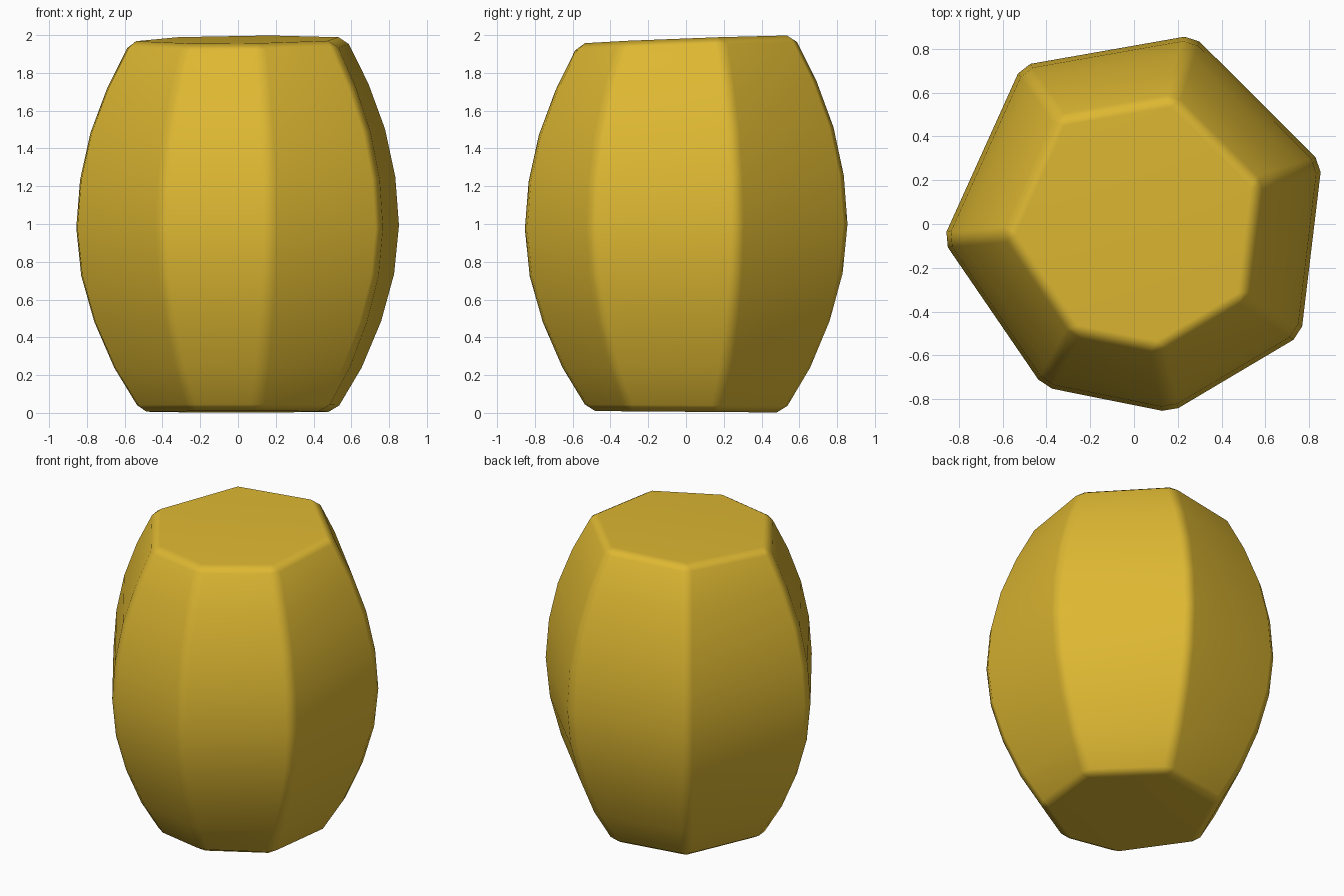
import bpy, bmesh

if "Cube" in bpy.data.objects:
    bpy.data.objects.remove(bpy.data.objects["Cube"])

# Irregular seven-sided outline at the widest ring
outline = [(.27, .862), (-.513, .724), (-.873, -.073), (-.414, -.744),
           (.168, -.861), (.763, -.508), (.857, .277)]
# Barrel profile: height, scale of the outline
profile = [(.006, .607), (.24, .77), (.483, .89), (.73, .97), (.985, 1),
           (1.24, .977), (1.49, .914), (1.73, .811), (1.976, .67)]

bm = bmesh.new()
rings = []
for z, s in profile:
    t = z / 2
    # Rings tilt slightly, more towards the top
    tilt_x, tilt_y = .012 * t, -.008 + .046 * t
    rings.append([bm.verts.new((x * s, y * s, z + tilt_x * x * s + tilt_y * y * s))
                  for x, y in outline])
n = len(outline)
for a, b in zip(rings, rings[1:]):
    for i in range(n):
        j = (i + 1) % n
        bm.faces.new((a[i], a[j], b[j], b[i]))
bm.faces.new(rings[0][::-1])
bm.faces.new(rings[-1])
bmesh.ops.recalc_face_normals(bm, faces=bm.faces)
for f in bm.faces:
    f.smooth = True

mesh = bpy.data.meshes.new("barrel_body")
bm.to_mesh(mesh)
bm.free()
body = bpy.data.objects.new("barrel_body", mesh)
bpy.context.collection.objects.link(body)

# Narrow chamfer on the corners and rims
bevel = body.modifiers.new("edge_chamfer", 'BEVEL')
bevel.width = .04
bevel.segments = 1
bevel.limit_method = 'ANGLE'
bevel.angle_limit = .5
body.modifiers.new("clean_shading", 'WEIGHTED_NORMAL')

# Golden yellow
yellow = bpy.data.materials.new("golden_yellow")
yellow.diffuse_color = (.73, .479, .032, 1)
yellow.use_nodes = True
yellow.node_tree.nodes["Principled BSDF"].inputs["Base Color"].default_value = yellow.diffuse_color
mesh.materials.append(yellow)
